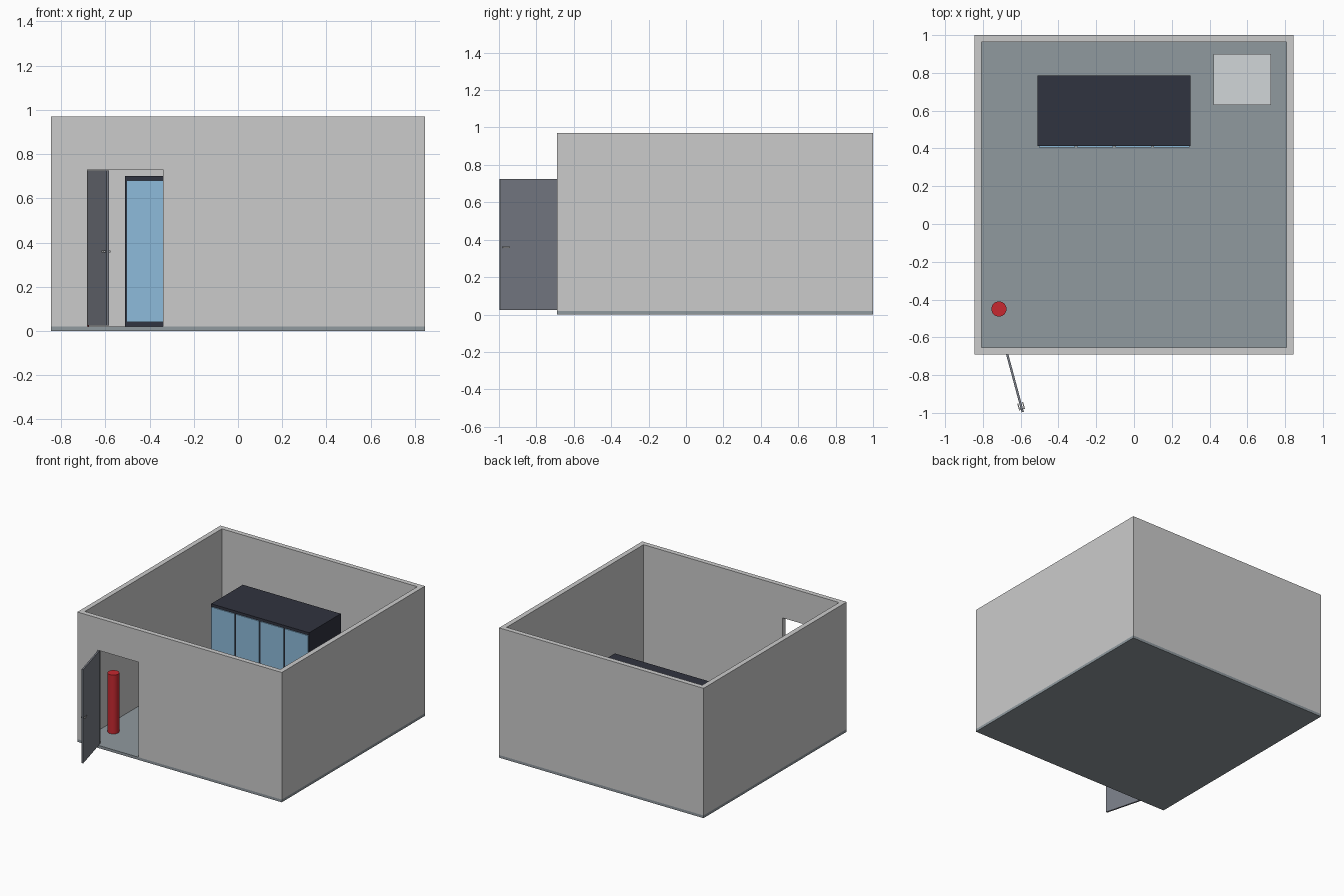
import bpy
import math
from mathutils import Matrix, Vector

cube = bpy.data.objects.get("Cube")
if cube:
    bpy.data.objects.remove(cube, do_unlink=True)


def material(name, color):
    mat = bpy.data.materials.new(name)
    mat.use_nodes = True
    rgba = (*color, 1)
    mat.diffuse_color = rgba
    mat.node_tree.nodes["Principled BSDF"].inputs["Base Color"].default_value = rgba
    return mat


def box(name, low, high, mat=None):
    """Box spanning two opposite corners."""
    low, high = Vector(low), Vector(high)
    bpy.ops.mesh.primitive_cube_add(size=1)
    obj = bpy.context.object
    obj.name = name
    obj.data.transform(Matrix.Translation((low + high) / 2) @ Matrix.Diagonal((*(high - low), 1)))
    if mat:
        obj.data.materials.append(mat)
    return obj


def cut(target, cutter):
    """Subtract the cutter and discard it."""
    mod = target.modifiers.new("cut", "BOOLEAN")
    mod.operation = "DIFFERENCE"
    mod.solver = "EXACT"
    mod.object = cutter
    bpy.context.view_layer.objects.active = target
    bpy.ops.object.modifier_apply(modifier=mod.name)
    bpy.data.objects.remove(cutter, do_unlink=True)


floor_mat = material("floor_blue_grey", (0.28, 0.32, 0.345))
door_mat = material("door_grey", (0.19, 0.205, 0.24))
steel = material("handle_steel", (0.5, 0.5, 0.5))
dark = material("cabinet_dark", (0.03, 0.033, 0.05))
glass = material("panel_blue", (0.27, 0.5, 0.71))
red = material("cylinder_red", (0.57, 0.022, 0.03))
white = material("unit_white", (0.64, 0.67, 0.69))

# Room shell
half, front, back = 0.845, -0.69, 1.0
floor_top, wall_top, wall = 0.02, 0.97, 0.037
door_left, door_right, door_top = -0.68, -0.34, 0.73

box("floor", (-half, front, 0), (half, back, floor_top), floor_mat)
walls = box("walls", (-half, front, floor_top), (half, back, wall_top))
cut(walls, box("room_cutter", (wall - half, front + wall, -1), (half - wall, back - wall, 2)))
cut(walls, box("door_cutter", (door_left, front - 0.1, -1), (door_right, front + 0.1, door_top)))

# Open door, modelled from its hinge and swung outward
hinge = Matrix.Translation((-0.676, front + 0.018, 0)) @ Matrix.Rotation(math.radians(-75), 4, "Z")
door_parts = [box("door_leaf", (0, -0.006, 0.025), (0.335, 0.006, 0.725), door_mat)]
for side, label in ((-1, "outer"), (1, "inner")):
    door_parts.append(box(label + "_handle_stem", (0.314, side * 0.006, 0.356),
                          (0.322, side * 0.012, 0.364), steel))
    door_parts.append(box(label + "_handle_lever", (0.284, side * 0.011, 0.356),
                          (0.322, side * 0.016, 0.364), steel))
for part in door_parts:
    part.matrix_world = hinge

# Cabinet row with four front panels
left, bays, bay = -0.51, 4, 0.2025
box("cabinet_body", (left, 0.412, floor_top), (left + bays * bay, 0.785, 0.7), dark)
for i in range(bays):
    x = left + i * bay
    box(f"cabinet_panel_{i + 1}", (x + 0.006, 0.405, 0.04), (x + bay - 0.006, 0.412, 0.68), glass)

# Free-standing white unit in the back corner
box("corner_unit", (0.42, 0.63, floor_top), (0.725, 0.9, 0.5), white)

# Red cylinder beside the door
bpy.ops.mesh.primitive_cylinder_add(vertices=32, radius=0.04, depth=0.44, location=(-0.715, -0.45, 0.24))
cylinder = bpy.context.object
cylinder.name = "red_cylinder"
cylinder.data.materials.append(red)
bpy.ops.object.shade_smooth_by_angle()
